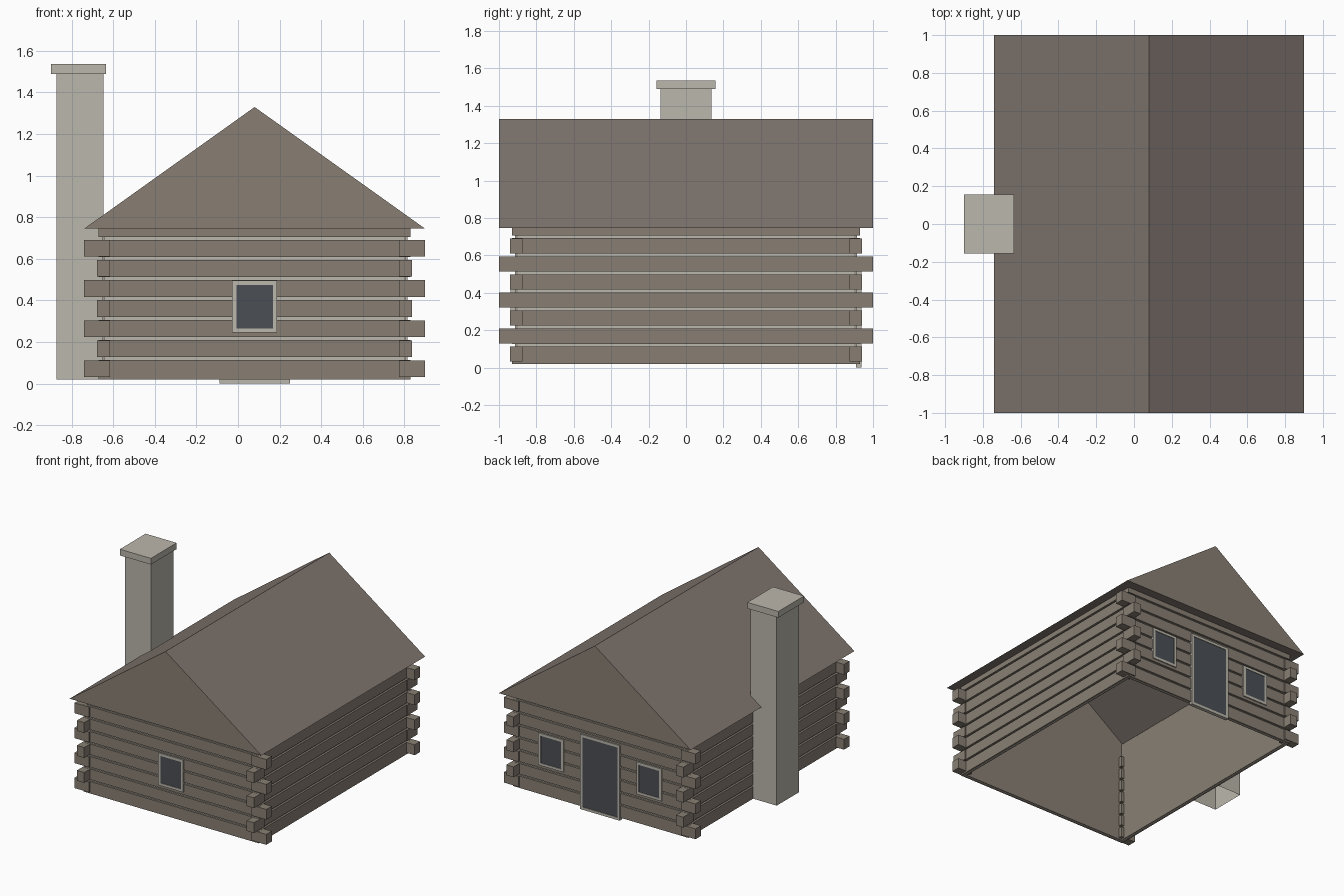
import bpy, bmesh

cube = bpy.data.objects.get("Cube")
if cube:
    bpy.data.objects.remove(cube, do_unlink=True)


def material(name, r, g, b):
    m = bpy.data.materials.new(name)
    m.use_nodes = True
    m.diffuse_color = (r, g, b, 1)
    bsdf = next(n for n in m.node_tree.nodes if n.type == 'BSDF_PRINCIPLED')
    bsdf.inputs["Base Color"].default_value = (r, g, b, 1)
    bsdf.inputs["Roughness"].default_value = 0.9
    return m


LOG = material("log brown", 0.25, 0.213, 0.174)
ROOF = material("roof brown", 0.215, 0.18, 0.157)
STONE = material("pale stone", 0.50, 0.475, 0.415)
GLASS = material("dark glass", 0.07, 0.078, 0.09)


def finish(name, bm, *mats):
    bmesh.ops.recalc_face_normals(bm, faces=bm.faces)
    me = bpy.data.meshes.new(name)
    bm.to_mesh(me)
    bm.free()
    for m in mats:
        me.materials.append(m)
    ob = bpy.data.objects.new(name, me)
    bpy.context.collection.objects.link(ob)
    return ob


def add_prism(bm, profile, y0, y1):
    """Extrude an (x, z) profile from y0 to y1."""
    front = [bm.verts.new((x, y0, z)) for x, z in profile]
    back = [bm.verts.new((x, y1, z)) for x, z in profile]
    n = len(profile)
    bm.faces.new(front)
    bm.faces.new(back[::-1])
    for i in range(n):
        j = (i + 1) % n
        bm.faces.new((front[i], front[j], back[j], back[i]))


def add_box(bm, x0, x1, y0, y1, z0, z1):
    add_prism(bm, [(x0, z0), (x1, z0), (x1, z1), (x0, z1)], y0, y1)


def boxes(name, mat, items):
    bm = bmesh.new()
    for b in items:
        add_box(bm, *b)
    return finish(name, bm, mat)


def span(side, a, b, centre=0.0):
    """Range between two distances from a centre, on one side of it."""
    p, q = centre + side * a, centre + side * b
    return min(p, q), max(p, q)


CX = 0.08                     # house centre line
WX, WY = 0.75, 0.93           # half sizes at the log faces
EX = 0.82                     # half width of the eaves
BASE, EAVE, RIDGE = 0.02, 0.745, 1.33
PITCH, HALF = 0.0965, 0.041
SIDES = (-1, 1)
RECESS, SKIN = 0.016, 0.007


def roof_z(d):
    return EAVE + (EX - d) / EX * (RIDGE - EAVE)


# Inner wall skin, open at the bottom
ix, iy = WX - RECESS, WY - RECESS
bm = bmesh.new()
pentagon = [(CX - ix, BASE), (CX + ix, BASE), (CX + ix, roof_z(ix)),
            (CX, RIDGE - 0.004), (CX - ix, roof_z(ix))]
for s in SIDES:
    add_prism(bm, pentagon, *span(s, iy - SKIN * 2, iy - SKIN))
    add_box(bm, *span(s, ix - SKIN * 2, ix - SKIN, CX), -iy, iy, BASE, roof_z(ix))
finish("wall_lining", bm, LOG)

# Pale chinking behind the logs
chinks = []
for s in SIDES:
    chinks.append((CX - ix, CX + ix, *span(s, iy - SKIN, iy), BASE, EAVE))
    chinks.append((*span(s, ix - SKIN, ix, CX), -iy, iy, BASE, EAVE))
boxes("chinking", STONE, chinks)

# Log courses on all four walls
logs = []
for i in range(8):
    c = 0.0715 + i * PITCH
    z0 = BASE if i == 0 else c - HALF
    z1 = min(c + HALF, EAVE)
    for s in SIDES:
        logs.append((CX - WX, CX + WX, *span(s, iy, WY), z0, z1))
        logs.append((*span(s, ix, WX, CX), -WY, WY, z0, z1))
boxes("wall_logs", LOG, logs)

# Interlocking log ends at the corners, alternating direction
ends = []
for i in range(7):
    c = 0.0715 + i * PITCH
    ox, oy = (EX, 0.94) if i % 2 == 0 else (0.757, 1.0)
    for sx in SIDES:
        for sy in SIDES:
            ends.append((*span(sx, 0.695, ox, CX), *span(sy, 0.873, oy),
                         c - 0.04, c + 0.04))
boxes("corner_log_ends", LOG, ends)

# Roof slopes, log coloured gables and the soffit ring
bm = bmesh.new()
ridge = [bm.verts.new((CX, y, RIDGE)) for y in SIDES]
corners = [(-1, -1), (1, -1), (1, 1), (-1, 1)]
eave = [bm.verts.new((CX + a * EX, b, EAVE)) for a, b in corners]
inner = [bm.verts.new((CX + a * ix, b * iy, EAVE)) for a, b in corners]
bm.faces.new((eave[1], eave[2], ridge[1], ridge[0]))
bm.faces.new((eave[3], eave[0], ridge[0], ridge[1]))
gables = [bm.faces.new((eave[0], eave[1], ridge[0])),
          bm.faces.new((eave[2], eave[3], ridge[1]))]
for i in range(4):
    j = (i + 1) % 4
    bm.faces.new((eave[j], eave[i], inner[i], inner[j]))
for f in gables:
    f.material_index = 1
finish("roof", bm, ROOF, LOG)

# Chimney stack, open at the bottom, with its cap
stack = bmesh.new()
add_box(stack, -0.872, -0.648, -0.137, 0.137, BASE, 1.49)
bottom = [f for f in stack.faces if all(v.co.z < BASE + 0.01 for v in f.verts)]
bmesh.ops.delete(stack, geom=bottom, context='FACES_ONLY')
finish("chimney_stack", stack, STONE)
boxes("chimney_cap", STONE, [(-0.9, -0.635, -0.157, 0.157, 1.488, 1.536)])


# Framed openings: one window in front; a door and two windows behind
def opening(name, side, cx, half, z0, z1, t=0.02):
    y = span(side, WY - 0.02, WY + 0.008)
    boxes(name + "_frame", STONE, [
        (cx - half, cx - half + t, *y, z0, z1),
        (cx + half - t, cx + half, *y, z0, z1),
        (cx - half + t, cx + half - t, *y, z0, z0 + t),
        (cx - half + t, cx + half - t, *y, z1 - t, z1)])
    boxes(name + "_pane", GLASS, [
        (cx - half + t, cx + half - t, *span(side, WY - 0.004, WY + 0.004),
         z0 + t, z1 - t)])


opening("front_window", -1, CX, 0.108, 0.245, 0.495)
opening("back_door", 1, CX, 0.17, 0.0, 0.58)
opening("back_window_left", 1, CX + 0.42, 0.108, 0.245, 0.495)
opening("back_window_right", 1, CX - 0.42, 0.108, 0.245, 0.495)
